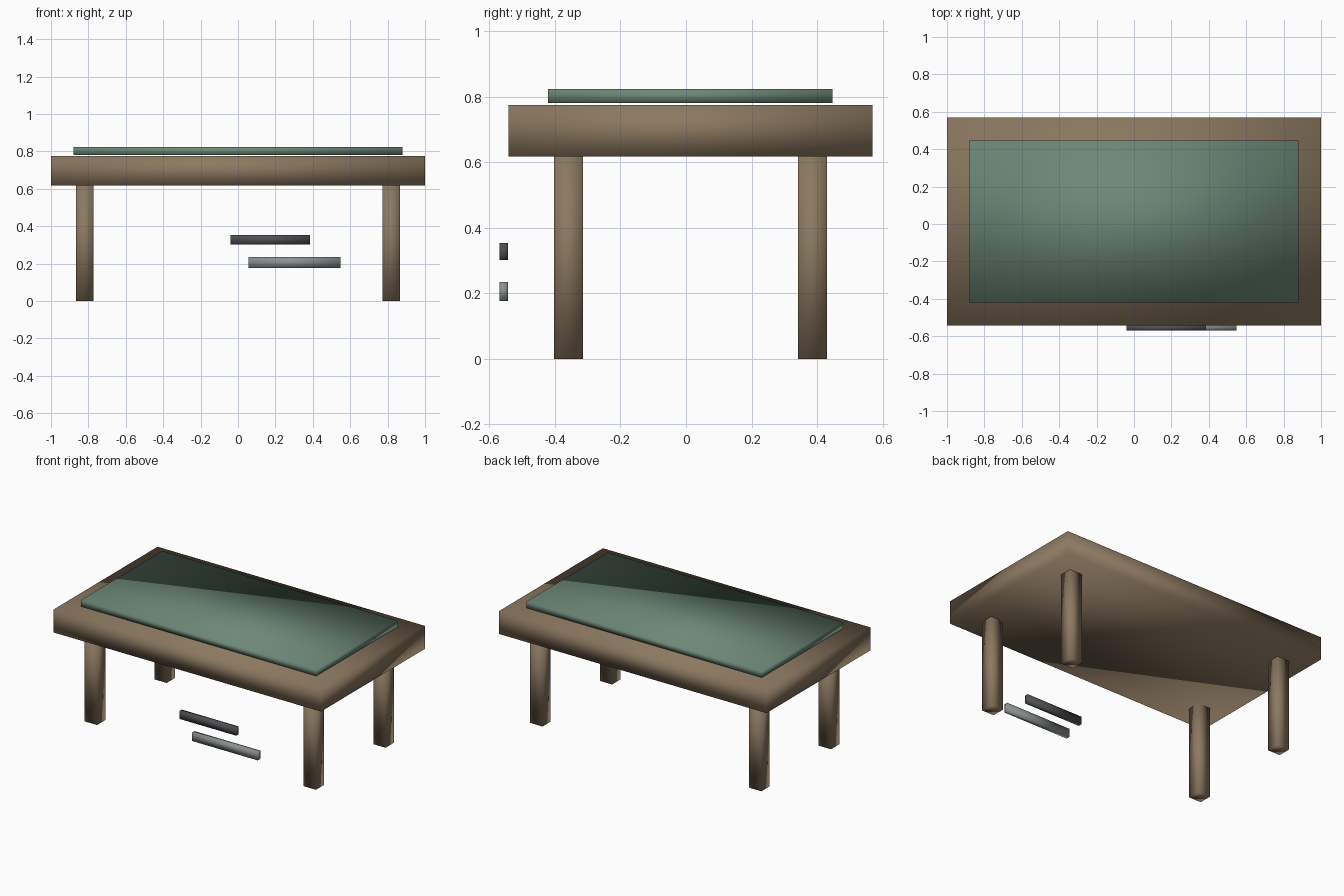
import bpy

if "Cube" in bpy.data.objects:
    bpy.data.objects.remove(bpy.data.objects["Cube"])


def material(name, rgb):
    mat = bpy.data.materials.new(name)
    mat.diffuse_color = (*rgb, 1)
    mat.use_nodes = True
    mat.node_tree.nodes["Principled BSDF"].inputs["Base Color"].default_value = mat.diffuse_color
    return mat


def box(name, x, y, z, mat):
    """Smooth-shaded box spanning the given (min, max) ranges."""
    spans = (x, y, z)
    bpy.ops.mesh.primitive_cube_add(size=1)
    ob = bpy.context.object
    ob.name = ob.data.name = name
    center = [(a + b) / 2 for a, b in spans]
    size = [b - a for a, b in spans]
    for v in ob.data.vertices:
        v.co = [c + s * k for c, s, k in zip(center, size, v.co)]
    ob.data.materials.append(mat)
    bpy.ops.object.shade_smooth()
    return ob


wood = material("wood", (0.26, 0.19, 0.117))
green = material("green_surface", (0.15, 0.246, 0.188))
dark = material("dark_metal", (0.08, 0.08, 0.09))
light = material("light_metal", (0.26, 0.28, 0.28))

CY = 0.0135  # table centre, offset back by the bars in front

# Table top and the mat floating just above it
box("table_top", (-1, 1), (CY - 0.555, CY + 0.555), (0.618, 0.774), wood)
box("green_mat", (-0.88, 0.88), (CY - 0.434, CY + 0.434), (0.78, 0.824), green)

# Four legs
for sx, side in ((-1, "left"), (1, "right")):
    for sy, end in ((-1, "front"), (1, "back")):
        cx, cy = sx * 0.819, CY + sy * 0.372
        box(f"{end}_{side}_leg", (cx - 0.046, cx + 0.046),
            (cy - 0.044, cy + 0.044), (0, 0.618), wood)

# Two bars in front of the table
box("upper_bar", (-0.04, 0.385), (-0.569, -0.543), (0.301, 0.354), dark)
box("lower_bar", (0.055, 0.547), (-0.569, -0.543), (0.177, 0.234), light)
